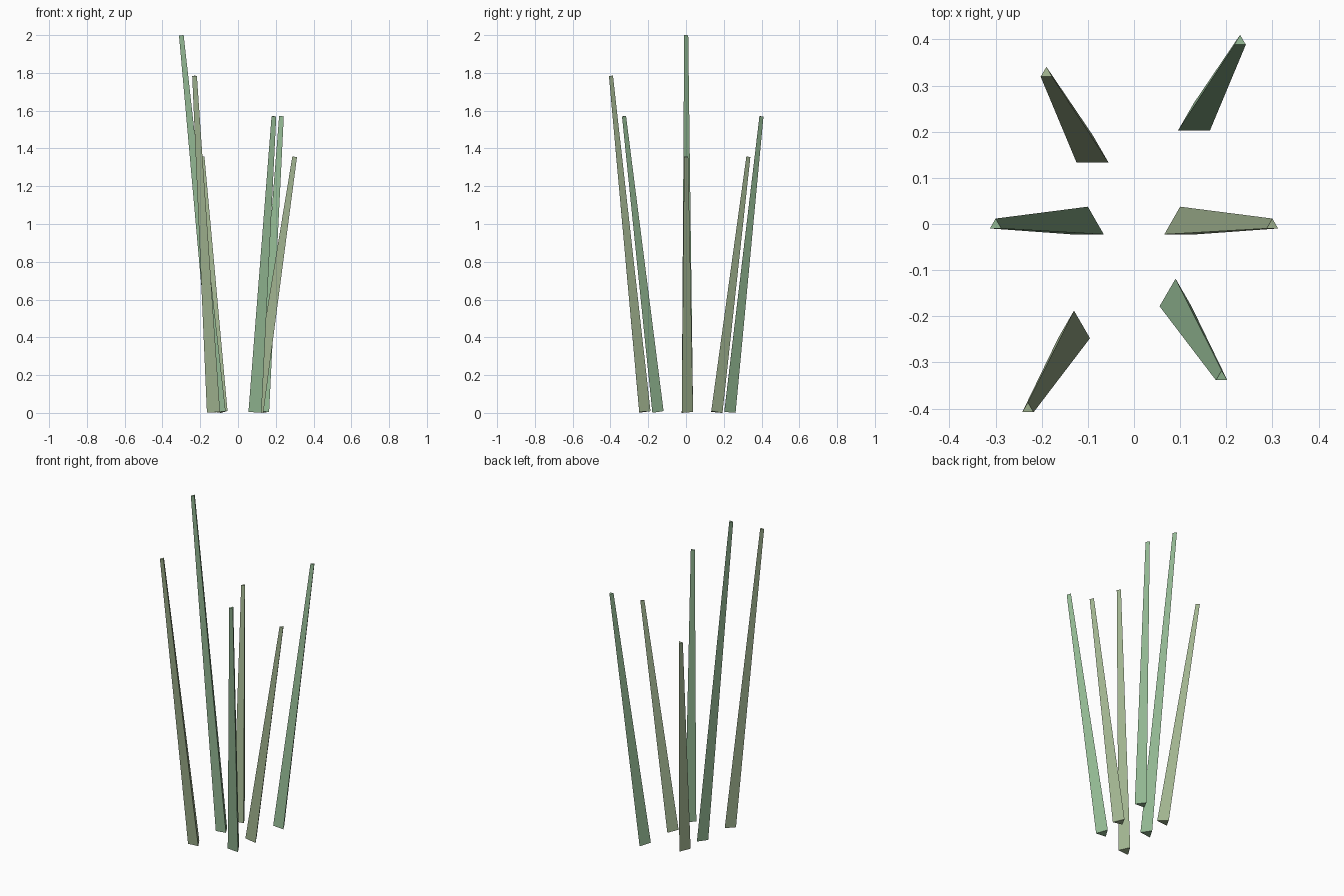
import bpy, math
from mathutils import Vector

if "Cube" in bpy.data.objects:
    bpy.data.objects.remove(bpy.data.objects["Cube"])


def material(name, rgb):
    m = bpy.data.materials.new(name)
    m.diffuse_color = (*rgb, 1)
    m.use_nodes = True
    m.node_tree.nodes["Principled BSDF"].inputs["Base Color"].default_value = m.diffuse_color
    return m


GREEN = material("grass_green", (0.29, 0.48, 0.29))
OLIVE = material("grass_olive", (0.36, 0.46, 0.28))
OFFSET = Vector((0, -0.0025, 0))


# one blade: a tapered three-sided stem leaning outward from the clump centre
def blade(index, angle, root_dist, top_z, mat):
    out = Vector((math.cos(angle), math.sin(angle), 0))
    root = out * root_dist + OFFSET + Vector((0, 0, 0.005))
    tip = out * (root_dist + 0.2) + OFFSET + Vector((0, 0, top_z))
    axis = tip - root
    bpy.ops.mesh.primitive_cone_add(vertices=3, radius1=0.04, radius2=0.0143,
                                    depth=axis.length, location=(root + tip) / 2)
    ob = bpy.context.object
    ob.name = f"grass_blade_{index}"
    ob.rotation_mode = 'QUATERNION'
    ob.rotation_quaternion = Vector((0, 0, 1)).rotation_difference(axis)
    ob.data.materials.append(mat)


# six blades in a ring: distance of root from centre, height of tip
blades = [(0.10, 1.356), (0.26, 1.570), (0.18, 1.356),
          (0.10, 1.999), (0.26, 1.784), (0.18, 1.570)]
for i, (dist, top) in enumerate(blades):
    blade(i + 1, i * math.pi / 3, dist, top, GREEN if i % 2 else OLIVE)
